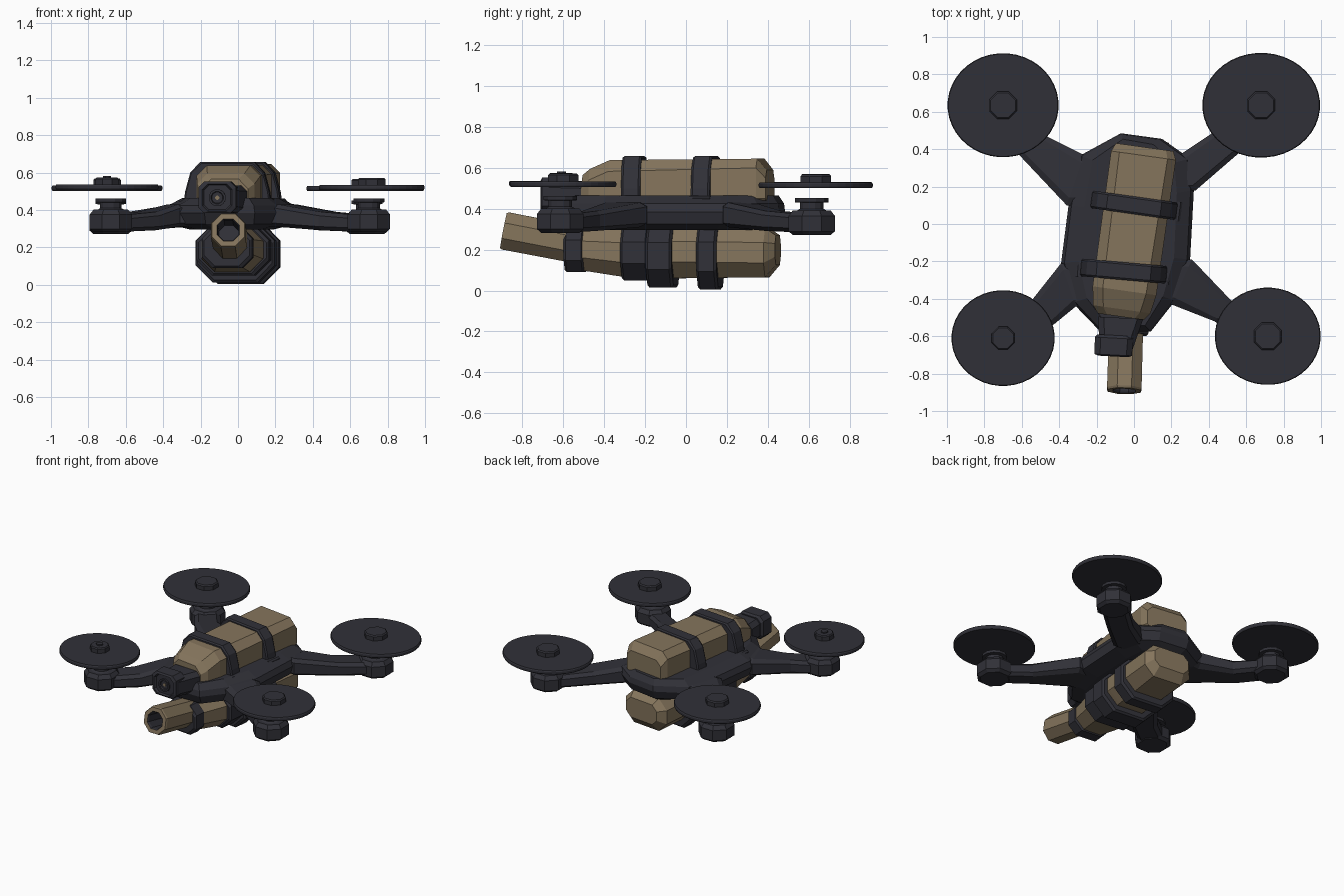
import bpy, bmesh, math
from mathutils import Vector, Matrix

if "Cube" in bpy.data.objects:
    bpy.data.objects.remove(bpy.data.objects["Cube"])


def material(name, col):
    m = bpy.data.materials.new(name)
    m.diffuse_color = (*col, 1)
    m.use_nodes = True
    m.node_tree.nodes["Principled BSDF"].inputs["Base Color"].default_value = m.diffuse_color
    return m


DARK = material("charcoal", (0.03, 0.03, 0.039))
TAN = material("tan", (0.235, 0.178, 0.108))
YAW = math.radians(-8)


def loft(name, rings, mat, matrix=None, caps=True):
    """Skin a list of equal-length rings of points into a flat-shaded solid."""
    bm = bmesh.new()
    loops = [[bm.verts.new(p) for p in r] for r in rings]
    for a, b in zip(loops, loops[1:]):
        for i in range(len(a)):
            j = (i + 1) % len(a)
            bm.faces.new((a[i], a[j], b[j], b[i]))
    if caps:
        bm.faces.new(loops[0])
        bm.faces.new(loops[-1])
    bmesh.ops.recalc_face_normals(bm, faces=bm.faces)
    me = bpy.data.meshes.new(name)
    bm.to_mesh(me)
    bm.free()
    me.materials.append(mat)
    ob = bpy.data.objects.new(name, me)
    if matrix:
        ob.matrix_world = matrix
    bpy.context.collection.objects.link(ob)
    return ob


def octo(y, w, z0, z1, top, bottom, x=0.0):
    """Chamfered rectangle in the xz plane at depth y."""
    t, b = top, bottom
    return [(x + px, y, z) for px, z in (
        (-w + b, z0), (w - b, z0), (w, z0 + b), (w, z1 - t),
        (w - t, z1), (-w + t, z1), (-w, z1 - t), (-w, z0 + b))]


def lathe(name, profile, mat, n, matrix, caps=True):
    """Revolve (radius, height) pairs around local z."""
    rings = []
    for r, z in profile:
        rings.append([(r * math.cos(math.tau * (i + .5) / n),
                       r * math.sin(math.tau * (i + .5) / n), z) for i in range(n)])
    return loft(name, rings, mat, matrix, caps)


def placed(x, y, z=0.0, yaw=YAW):
    return Matrix.Translation((x, y, z)) @ Matrix.Rotation(yaw, 4, 'Z')


# Fuselage plate: one outline, stacked at several heights
outline = [(-.07, .485), (.15, .455), (.30, .35), (.32, .18), (.30, -.19),
           (.22, -.41), (.09, -.575), (-.18, -.575), (-.33, -.42),
           (-.39, -.21), (-.35, .10), (-.29, .365)]
mid = Vector((-.03, -.04))


def slab(sx, sy, z):
    return [(mid.x + (x - mid.x) * sx, mid.y + (y - mid.y) * sy, z) for x, y in outline]


loft("fuselage", [slab(.62, .86, .295), slab(.95, .95, .325), slab(1, 1, .385),
                  slab(.95, .99, .425), slab(.74, .94, .465)], DARK)

# Arms, motors and rotors: root edge, tip edge, motor centre, rotor centre and radii
corners = {
    "back_left": ((-.36, .10), (-.27, .37), (-.61, .365), (-.47, .47),
                  (-.68, .615), (-.70, .635), (.297, .278), .517),
    "back_right": ((.33, .18), (.23, .36), (.55, .37), (.41, .48),
                   (.69, .615), (.68, .635), (.315, .28), .515),
    "front_left": ((-.39, -.21), (-.31, -.44), (-.56, -.425), (-.42, -.53),
                   (-.68, -.615), (-.70, -.61), (.276, .256), .523),
    "front_right": ((.31, -.19), (.20, -.43), (.53, -.42), (.43, -.52),
                    (.70, -.615), (.715, -.60), (.283, .26), .52),
}
for key, (ra, rb, ta, tb, motor, rotor, rad, rz) in corners.items():
    ra, rb, ta, tb, m = (Vector(v) for v in (ra, rb, ta, tb, motor))
    ea, eb = ta + (m - (ta + tb) / 2) * .8, tb + (m - (ta + tb) / 2) * .8
    ins = Vector((-math.copysign(.14, m.x), 0))

    def section(a, b, z0, z1):
        c, d = a.lerp(b, .15), a.lerp(b, .85)
        return [(*c, z0), (*a, z0 + .02), (*a, z1 - .02), (*c, z1),
                (*d, z1), (*b, z1 - .02), (*b, z0 + .02), (*d, z0)]

    loft(key + "_arm", [section(ra + ins, rb + ins, .32, .44), section(ra, rb, .31, .43),
                        section(ta, tb, .292, .39), section(ea, eb, .285, .375)], DARK)
    lift = .01 if "front" in key else 0
    base = Matrix.Translation((*m, lift))
    lathe(key + "_motor_pod", [(.10, .272), (.123, .29), (.123, .365), (.10, .392)],
          DARK, 8, base)
    lathe(key + "_motor_shaft", [(.085, .385), (.06, .40), (.06, .43), (.085, .432),
                                 (.085, .452)], DARK, 12, base)
    spin = Matrix.Translation((*rotor, rz))
    lathe(key + "_rotor_disc", [(.985, -.014), (1, -.006), (1, .006), (.985, .014)], DARK, 40,
          spin @ Matrix.Diagonal((rad[0], rad[1], 1, 1)))
    hub = .066 if key == "front_left" else .08
    lathe(key + "_rotor_hub", [(hub, .005), (hub, .044), (hub * .9, .052)], DARK, 8, spin)
    if key == "front_left":
        lathe("rotor_bolt", [(.024, .05), (.024, .06)], DARK, 8, spin)

# Upper pack with sloped nose, running along the yawed body axis
pack = placed(-.005, -.03)
loft("upper_pack", [octo(-.47, .125, .44, .565, .05, .01),
                    octo(-.43, .155, .44, .595, .055, .01),
                    octo(-.33, .172, .44, .638, .055, .01),
                    octo(.40, .175, .44, .645, .045, .01),
                    octo(.445, .155, .44, .59, .04, .01)], TAN, pack)

# Straps over the upper pack, with flared feet
for name, x, y, yaw in (("rear", .0, .10, YAW), ("front", -.055, -.252, math.radians(-5))):
    at = placed(x, y, 0, yaw)
    rings = []
    for d, g in ((-.047, -.008), (-.037, 0), (.037, 0), (.047, -.008)):
        rings.append([(px, d, z) for px, z in (
            (-.235 - g, .43), (.235 + g, .43), (.225 + g, .50), (.198 + g, .60),
            (.145 + g, .657 + g), (-.145 - g, .657 + g), (-.198 - g, .60),
            (-.225 - g, .50))])
    loft(name + "_upper_strap", rings, DARK, at)
    for s in (-1, 1):
        loft(name + "_strap_foot", [octo(-.052, .03, .425, .462, .01, .01, s * .225),
                                    octo(.052, .03, .425, .462, .01, .01, s * .225)], DARK, at)

# Lower tank slung beneath the fuselage
tank = placed(.0, -.02, 0, math.radians(-6))
loft("lower_tank", [octo(-.56, .115, .11, .295, .05, .06),
                    octo(-.30, .165, .07, .305, .07, .07),
                    octo(.0, .18, .06, .31, .07, .08),
                    octo(.42, .18, .065, .305, .07, .07),
                    octo(.472, .135, .125, .27, .04, .04)], TAN, tank)

# Clamp bands around the tank: depth start, end, half width, bottom, top
for name, y0, y1, w, z0, z1 in (("nose", -.57, -.47, .135, .09, .305),
                                ("fore", -.285, -.15, .195, .05, .32),
                                ("middle", -.158, -.03, .212, .014, .325),
                                ("aft", .09, .19, .21, .006, .325)):
    e, c = .012, w * .42
    loft(name + "_band", [octo(y0, w - e, z0 + e, z1 - e, c, c),
                          octo(y0 + e, w, z0, z1, c, c),
                          octo(y1 - e, w, z0, z1, c, c),
                          octo(y1, w - e, z0 + e, z1 - e, c, c)], DARK, tank)

# Hollow nozzle tilted slightly upward
aim = Vector((-.03, -.98, .19)).to_track_quat('Z', 'Y').to_matrix().to_4x4()
nozzle = lathe("nozzle", [(.098, 0), (.100, .40), (.095, .412), (.066, .412),
                          (.060, .40), (.060, .25)], TAN, 8,
               Matrix.Translation((-.04, -.488, .215)) @ aim)
nozzle.data.materials.append(DARK)
for p in nozzle.data.polygons:  # dark bore
    if all(nozzle.data.vertices[v].co.xy.length < .07 for v in p.vertices):
        p.material_index = 1

# Nose camera: neck, housing, recessed face and lens
cam = placed(-.108, -.64, 0, math.radians(-3))
loft("camera_neck", [octo(-.05, .085, .39, .535, .03, .03, .01),
                     octo(.14, .12, .38, .53, .03, .03, .03)], DARK, cam)
loft("camera_housing", [octo(-.055, .062, .41, .525, .02, .02),
                        octo(-.055, .07, .402, .533, .025, .025),
                        octo(-.068, .08, .395, .54, .03, .03),
                        octo(-.06, .10, .383, .552, .03, .03),
                        octo(.03, .103, .383, .552, .03, .03),
                        octo(.045, .09, .395, .54, .03, .03)], DARK, cam)
face_front = Matrix.Rotation(math.radians(90), 4, 'X')
lens = cam @ Matrix.Translation((0, -.05, .466)) @ face_front
lathe("camera_lens_ring", [(.046, 0), (.046, .015), (.034, .015), (.03, .004)], DARK, 12, lens)
lathe("camera_lens", [(.012, 0), (.012, .008)], TAN, 8, lens)
